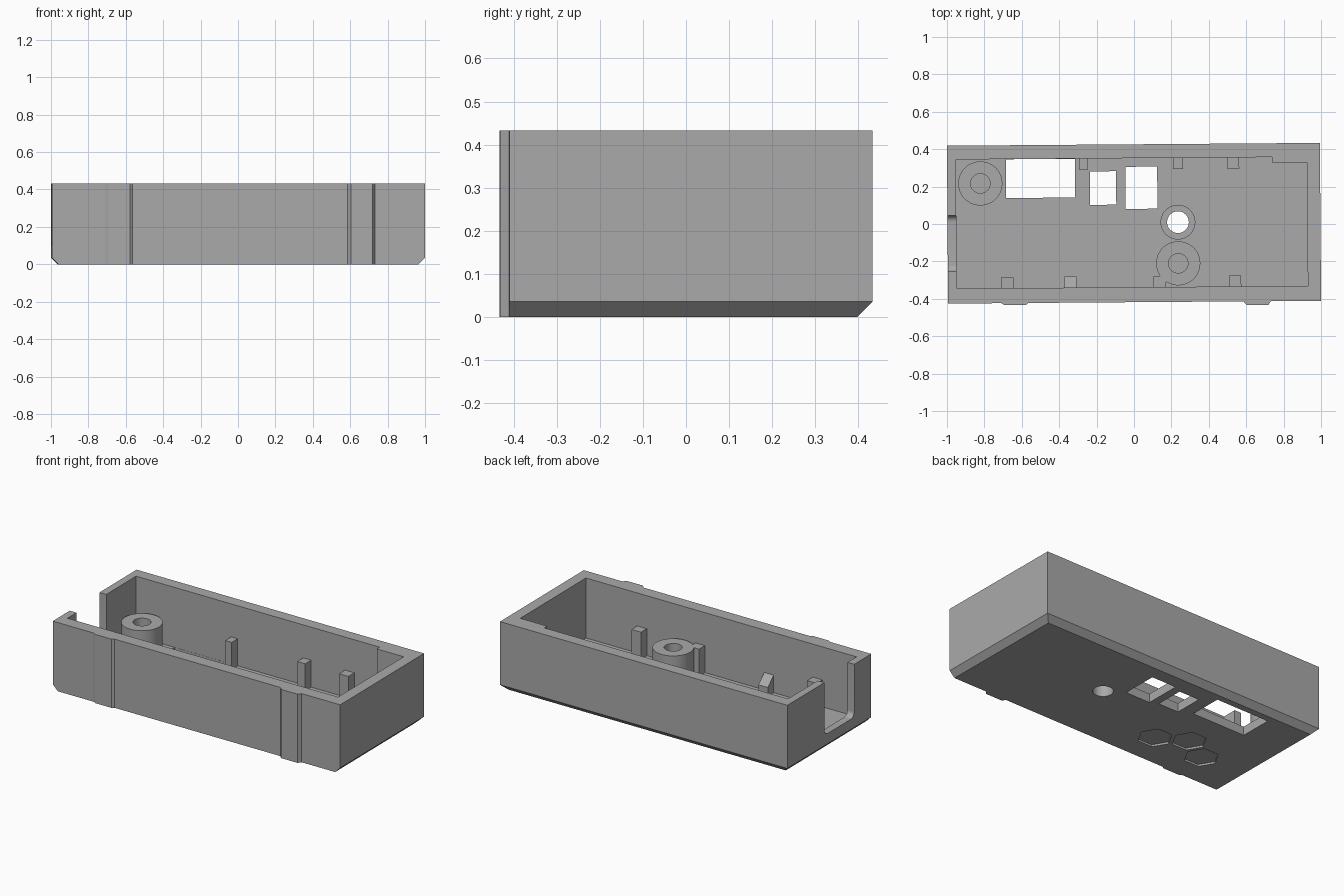
import bpy, bmesh, math
from mathutils import Matrix

cube = bpy.data.objects.get("Cube")
if cube:
    bpy.data.objects.remove(cube, do_unlink=True)

grey = bpy.data.materials.new("matte_grey")
grey.use_nodes = True
colour = (0.4, 0.4, 0.4, 1)
grey.diffuse_color = colour
grey.node_tree.nodes["Principled BSDF"].inputs["Base Color"].default_value = colour

HEIGHT, FLOOR, POST_TOP = 0.433, 0.055, 0.225
parts = []


def prism(name, outline, low, high, axis="z", keep=True):
    """Extrude an outline along z, or a (y, z) outline along x."""
    bm = bmesh.new()
    place = (lambda a, b: (a, b, low)) if axis == "z" else (lambda a, b: (low, a, b))
    face = bm.faces.new([bm.verts.new(place(*p)) for p in outline])
    step = (0, 0, high - low) if axis == "z" else (high - low, 0, 0)
    new = bmesh.ops.extrude_face_region(bm, geom=[face])["geom"]
    bmesh.ops.translate(bm, vec=step, verts=[v for v in new if isinstance(v, bmesh.types.BMVert)])
    bmesh.ops.recalc_face_normals(bm, faces=bm.faces)
    mesh = bpy.data.meshes.new(name)
    bm.to_mesh(mesh)
    bm.free()
    obj = bpy.data.objects.new(name, mesh)
    bpy.context.collection.objects.link(obj)
    mesh.materials.append(grey)
    if keep:
        parts.append(obj)
    return obj


def rect(x0, x1, y0, y1):
    return [(x0, y0), (x1, y0), (x1, y1), (x0, y1)]


def ring(x, y, r, n=48):
    return [(x + r * math.cos(math.tau * i / n), y + r * math.sin(math.tau * i / n)) for i in range(n)]


def cut(obj, outline, low, high, axis="z"):
    """Subtract a prism from a part and discard the cutter."""
    cutter = prism("cutter", outline, low, high, axis, keep=False)
    cutter.hide_render = True
    mod = obj.modifiers.new("cut", "BOOLEAN")
    mod.operation, mod.solver, mod.object = "DIFFERENCE", "EXACT", cutter
    bpy.context.view_layer.objects.active = obj
    bpy.ops.object.modifier_apply(modifier=mod.name)
    bpy.data.objects.remove(cutter, do_unlink=True)


# Case: solid block, bottom chamfered on both ends and the back
case = prism("case", rect(-0.997, 0.997, -0.418, 0.426), 0, HEIGHT)
bm = bmesh.new()
bm.from_mesh(case.data)
edges = [e for e in bm.edges if all(v.co.z < 0.01 for v in e.verts)
         and not all(v.co.y < 0 for v in e.verts)]
bmesh.ops.bevel(bm, geom=edges, offset=0.035, segments=1, affect="EDGES")
bm.to_mesh(case.data)
bm.free()

# Cavity with the thickened back corner
cut(case, [(-0.95, -0.338), (0.927, -0.338), (0.927, 0.323), (0.74, 0.323),
           (0.74, 0.352), (-0.95, 0.352)], FLOOR, 0.6)

# Cable notch with rounded lower corners
r, y0, y1, base = 0.035, -0.247, 0.053, 0.10
quarter = [math.pi / 2 * i / 8 for i in range(9)]
notch = [(y0 + r - r * math.cos(a), base + r - r * math.sin(a)) for a in quarter]
notch += [(y1 - r + r * math.sin(a), base + r - r * math.cos(a)) for a in quarter]
cut(case, notch + [(y1, 0.6), (y0, 0.6)], -1.1, -0.93, "x")

# Floor openings
for opening in (rect(-0.683, -0.313, 0.144, 0.351), rect(-0.234, -0.094, 0.104, 0.283),
                rect(-0.044, 0.126, 0.081, 0.306), ring(0.235, 0.008, 0.058)):
    cut(case, opening, -0.1, 0.1)

# Shallow hexagon recesses underneath
for x, y in ((-0.325, -0.20), (-0.495, -0.105), (-0.665, -0.20)):
    cut(case, ring(x, y, 0.1, 6), -0.1, 0.012)

# Screw bosses with blind holes
for name, x, y in (("back_boss", -0.82, 0.223), ("front_boss", 0.235, -0.212)):
    boss = prism(name, ring(x, y, 0.118), FLOOR - 0.02, POST_TOP + 0.003)
    cut(boss, ring(x, y, 0.052), FLOOR + 0.003, 0.6)

# Low collar around the round floor opening
collar = prism("collar", ring(0.235, 0.008, 0.093), FLOOR - 0.02, 0.1)
cut(collar, ring(0.235, 0.008, 0.058), -0.1, 0.6)

# Support posts along the back and front walls
for i, (x0, x1) in enumerate(((-0.29, -0.245), (0.21, 0.265), (0.5, 0.565))):
    prism(f"back_post_{i + 1}", rect(x0, x1, 0.292, 0.37), FLOOR - 0.02, POST_TOP)
for i, x in enumerate((-0.68, 0.135, 0.538)):
    prism(f"front_post_{i + 1}", rect(x - 0.033, x + 0.033, -0.36, -0.28), FLOOR - 0.02, POST_TOP)

# Sloped catch on the front wall
prism("sloped_catch", [(-0.35, 0.035), (-0.279, 0.035), (-0.279, 0.11), (-0.338, 0.165), (-0.35, 0.165)],
      -0.375, -0.31, "x")

# Raised ribs on the outer front face
for name, x0, x1, y in (("right_rib", -0.713, -0.567, -0.4285), ("left_rib", 0.582, 0.729, -0.438)):
    prism(name, [(x0, -0.41), (x0, -0.418), (x0 + 0.018, y), (x1 - 0.014, y), (x1, -0.418), (x1, -0.41)],
          0, HEIGHT)

# Slight turn of the whole case, and smooth round walls
for obj in parts:
    obj.data.transform(Matrix.Rotation(0.0075, 4, "Z"))
    bpy.ops.object.select_all(action="DESELECT")
    obj.select_set(True)
    bpy.context.view_layer.objects.active = obj
    bpy.ops.object.shade_smooth_by_angle(angle=math.radians(30))
